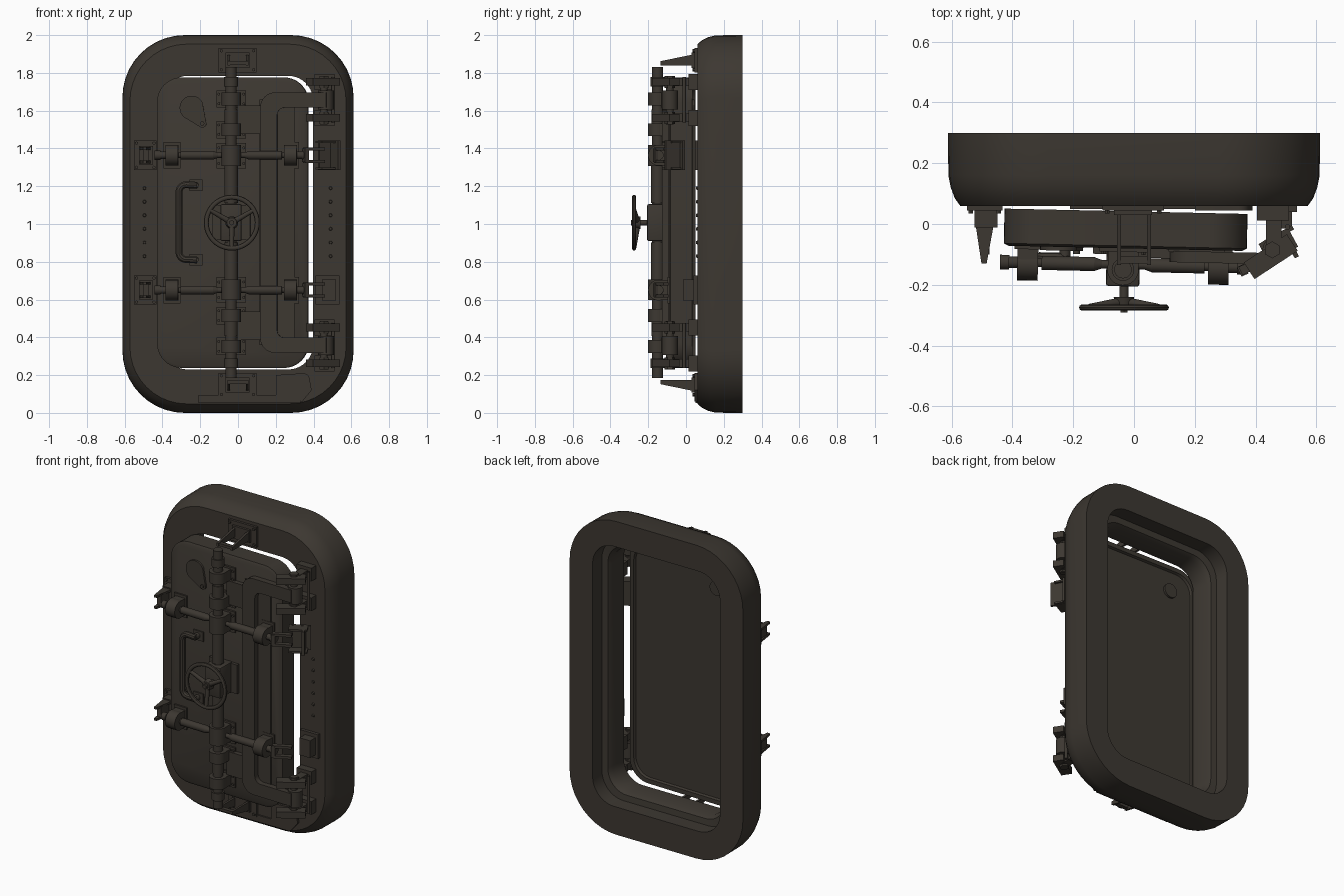
import bpy, bmesh, math
from mathutils import Vector, Matrix

if "Cube" in bpy.data.objects:
    bpy.data.objects.remove(bpy.data.objects["Cube"])

paint = bpy.data.materials.new("dark_brown_grey_paint")
paint.diffuse_color = (0.046, 0.039, 0.031, 1)
paint.use_nodes = True
paint.node_tree.nodes["Principled BSDF"].inputs["Base Color"].default_value = paint.diffuse_color
MID = 1.007          # height of the mirror plane
SX = -0.033          # x of the central shaft
door_parts = []


def finish(name, bm, door=False):
    bmesh.ops.recalc_face_normals(bm, faces=bm.faces)
    me = bpy.data.meshes.new(name)
    bm.to_mesh(me)
    bm.free()
    me.materials.append(paint)
    ob = bpy.data.objects.new(name, me)
    bpy.context.collection.objects.link(ob)
    if door:
        door_parts.append(ob)
    return ob


def box(name, x, y, z, door=False, spin=0, bevel=0):
    """Box from (min, max) ranges, turned about its own vertical axis."""
    bm = bmesh.new()
    c = Vector((sum(x) / 2, sum(y) / 2, sum(z) / 2))
    m = Matrix.Translation(c) @ Matrix.Rotation(spin, 4, 'Z') @ Matrix.Diagonal(
        (x[1] - x[0], y[1] - y[0], abs(z[1] - z[0]), 1))
    bmesh.ops.create_cube(bm, size=1, matrix=m)
    if bevel:
        bmesh.ops.bevel(bm, geom=bm.edges[:], offset=bevel, segments=2, affect='EDGES', profile=0.5)
    return finish(name, bm, door)


def rod(name, a, b, r, door=False, r2=None, n=24):
    """Cylinder or cone between two points."""
    a, b = Vector(a), Vector(b)
    d = b - a
    m = Matrix.Translation((a + b) / 2) @ d.to_track_quat('Z', 'Y').to_matrix().to_4x4()
    bm = bmesh.new()
    bmesh.ops.create_cone(bm, cap_ends=True, segments=n, radius1=r,
                          radius2=r if r2 is None else r2, depth=d.length, matrix=m)
    return finish(name, bm, door)


def prism(name, pts, axis, lo, hi, door=False):
    """Extrude a 2D outline along x (y,z), y (x,z) or z (x,y)."""
    place = {'x': lambda p, t: (t, p[0], p[1]), 'y': lambda p, t: (p[0], t, p[1]),
             'z': lambda p, t: (p[0], p[1], t)}[axis]
    bm = bmesh.new()
    f = bm.faces.new([bm.verts.new(place(p, lo)) for p in pts])
    ext = bmesh.ops.extrude_face_region(bm, geom=[f])['geom']
    delta = Vector(place((0, 0), hi - lo))
    bmesh.ops.translate(bm, vec=delta, verts=[v for v in ext if isinstance(v, bmesh.types.BMVert)])
    return finish(name, bm, door)


def arc(cx, cz, r, a0, a1, n=8):
    return [(cx + r * math.cos(math.radians(a0 + (a1 - a0) * i / n)),
             cz + r * math.sin(math.radians(a0 + (a1 - a0) * i / n))) for i in range(n + 1)]


def round_rect(hx, hz, r, cx=0, cz=MID, n=10):
    out = []
    for k, (sx, sz) in enumerate([(1, 1), (-1, 1), (-1, -1), (1, -1)]):
        out += arc(cx + sx * (hx - r), cz + sz * (hz - r), r, 90 * k, 90 * k + 90, n)
    return out


def loft(name, rings, closed, cx=0, door=False):
    """Skin rounded rectangles (y, half width, half height, radius, centre z)."""
    bm = bmesh.new()
    loops = [[bm.verts.new((p[0], y, p[1])) for p in round_rect(hx, hz, r, cx, cz)]
             for y, hx, hz, r, cz in rings]
    pairs = list(zip(loops, loops[1:]))
    if closed:
        pairs.append((loops[-1], loops[0]))
    else:
        bm.faces.new(loops[0])
        bm.faces.new(loops[-1])
    for a, b in pairs:
        for i in range(len(a)):
            j = (i + 1) % len(a)
            bm.faces.new((a[i], a[j], b[j], b[i]))
    return finish(name, bm, door)


# frame: rounded outer shell, stepped opening
loft("door_frame", [
    (0.30, 0.612, 1.0, 0.33, 1.0), (0.16, 0.611, 0.999, 0.33, 1.0), (0.12, 0.603, 0.99, 0.325, 1.0),
    (0.085, 0.59, 0.973, 0.315, 1.0), (0.06, 0.572, 0.952, 0.30, 1.0),
    (0.06, 0.397, 0.777, 0.13, MID), (0.17, 0.397, 0.777, 0.13, MID),
    (0.20, 0.412, 0.792, 0.135, MID), (0.205, 0.45, 0.83, 0.15, MID), (0.30, 0.45, 0.83, 0.15, MID)], True)

# door leaf with a shallow rim at the back
loft("door_leaf", [
    (-0.08, 0.385, 0.755, 0.12, MID), (-0.072, 0.40, 0.769, 0.13, MID), (0.042, 0.40, 0.769, 0.13, MID),
    (0.042, 0.372, 0.741, 0.11, MID), (0.027, 0.366, 0.735, 0.105, MID)], False, -0.027, True)

# peephole cover, pivot and ring at the back
prism("peephole_cover", arc(-0.243, 1.615, 0.064, 28, 232, 20) + arc(-0.187, 1.532, 0.022, 232, 388, 8),
      'y', -0.092, -0.078, True)
rod("peephole_pivot", (-0.187, -0.08, 1.532), (-0.187, -0.102, 1.532), 0.011, True)
ring = [(-0.243 + p[0], 1.615 + p[1]) for p in arc(0, 0, 0.045, 0, 345, 23)]
ring_ob = prism("peephole_ring", ring, 'y', 0.026, 0.04, True)

# hinge strap shaped like a C
prism("hinge_strap", [(0.47, 1.697)] + arc(0.20, 1.617, 0.08, 90, 180) + arc(0.20, 0.397, 0.08, 180, 270)
      + [(0.47, 0.317), (0.47, 0.398)] + arc(0.25, 0.438, 0.04, 270, 180) + arc(0.25, 1.576, 0.04, 180, 90)
      + [(0.47, 1.616)], 'y', -0.122, -0.085, True)
box("strap_backing", (0.115, 0.30), (-0.088, -0.07), (0.36, 1.66), True)

# central shaft with thicker sleeves
SY = -0.15
rod("main_shaft", (SX, SY, 0.185), (SX, SY, 1.83), 0.029, True)
for s in (1, -1):
    def zz(d):
        return MID + s * d
    for a, b, r in [(0.72, 0.77, 0.037), (0.105, 0.30, 0.036), (0.47, 0.60, 0.034)]:
        rod("shaft_sleeve", (SX, SY, zz(a)), (SX, SY, zz(b)), r, True)
    # bearings with base plates
    for d, h in [(0.655, 0.034), (0.492, 0.034), (0.355, 0.055)]:
        rod("shaft_bearing", (SX, SY, zz(d - h)), (SX, SY, zz(d + h)), 0.052, True)
        box("bearing_block", (SX - 0.05, SX + 0.05), (-0.15, -0.07), (zz(d) - h, zz(d) + h), True)
        box("bearing_base", (SX - 0.078, SX + 0.078), (-0.092, -0.07), (zz(d) - h - .012, zz(d) + h + .012), True)
        for sx in (-1, 1):
            for sz in (-1, 1):
                rod("bearing_bolt", (SX + sx * 0.066, -0.08, zz(d) + sz * h * 0.75),
                    (SX + sx * 0.066, -0.1, zz(d) + sz * h * 0.75), 0.008, True, n=6)
    box("strap_link", (0.0, 0.14), (-0.11, -0.075), (zz(0.47), zz(0.62)), True)

    # locking bars, mirrored left and right
    z = zz(0.357)
    BY = -0.134
    for t in (-1, 1):
        def xx(d):
            return SX + t * d
        for a, b, r in [(0.0, 0.36, 0.014), (0.095, 0.268, 0.023), (0.34, 0.385, 0.019), (0.375, 0.405, 0.024)]:
            rod("locking_bar", (xx(a), BY, z), (xx(b), BY, z), r, True)
        rod("bar_cone", (xx(0.095), BY, z), (xx(0.07), BY, z), 0.023, True, 0.014)
        rod("bar_bearing", (xx(0.28), BY - 0.004, z), (xx(0.348), BY - 0.004, z), 0.055, True)
        box("bar_bearing_block", (min(xx(0.28), xx(0.348)), max(xx(0.28), xx(0.348))),
            (BY, -0.07), (z - 0.053, z + 0.053), True)
        box("bar_bearing_base", (xx(0.314) - 0.045, xx(0.314) + 0.045), (-0.09, -0.07), (z - 0.07, z + 0.07), True)

    # left catch: base, two tapered fork plates and cross bars
    box("left_catch_plate", (-0.55, -0.432), (0.045, 0.065), (z - 0.077, z + 0.077))
    box("left_catch_base", (-0.525, -0.45), (-0.012, 0.05), (z - 0.05, z + 0.05))
    for k in (-1, 1):
        zc = z + k * 0.036
        prism("left_catch_fork", [(-0.52, -0.01), (-0.463, -0.01), (-0.485, -0.13), (-0.502, -0.13)],
              'z', zc - 0.007, zc + 0.007)
    box("left_catch_bar", (-0.503, -0.475), (-0.10, -0.02), (z - 0.036, z + 0.036))
    # right fork at the end of the locking bar
    for k in (-1, 1):
        box("right_fork", (0.345, 0.46), (-0.145, -0.115), (z + k * 0.032 - 0.008, z + k * 0.032 + 0.008), spin=0.45)
    box("right_fork_pin", (0.345, 0.37), (-0.17, -0.135), (z - 0.035, z + 0.035), spin=0.45)
    # right catch box: upper one swung forward, lower one on the frame
    if s > 0:
        box("right_catch_back", (0.42, 0.53), (-0.045, -0.03), (z - 0.077, z + 0.077), spin=0.5)
        box("right_catch_side", (0.507, 0.522), (-0.115, -0.025), (z - 0.077, z + 0.077), spin=0.5)
        for k in (-1, 1):
            box("right_catch_lip", (0.42, 0.53), (-0.105, -0.035), (z + k * 0.07 - 0.006, z + k * 0.07 + 0.006), spin=0.5)
    else:
        box("right_catch_plate", (0.41, 0.537), (0.04, 0.065), (z - 0.077, z + 0.077))
        box("right_catch_box", (0.445, 0.52), (-0.015, 0.05), (z - 0.055, z + 0.055))

    # top and bottom catches on the frame
    za = zz(0.86)
    box("end_catch_plate", (-0.103, 0.098), (0.045, 0.065), (za - 0.065, za + 0.065))
    box("end_catch_base", (-0.065, 0.06), (0.03, 0.05), (za - 0.04, za + 0.04))
    wedge = [(0.045, zz(0.892)), (0.045, zz(0.833)), (-0.135, zz(0.833)), (-0.135, zz(0.855))]
    for x in (-0.056, 0.042):
        prism("end_catch_side", wedge, 'x', x, x + 0.014)
    box("end_catch_bar", (-0.056, 0.056), (-0.13, -0.105), (zz(0.836), zz(0.853)))
    # bolts of the catch plates
    spots = [(x, za + k * 0.05) for x in (-0.088, 0.083) for k in (-1, 1)]
    spots += [(x, z + k * 0.064) for x in (-0.537, -0.445) for k in (-1, 1)]
    for x, zb in spots:
        rod("plate_bolt", (x, 0.05, zb), (x, 0.035, zb), 0.009, n=6)

    # hinges: frame mounts, turned lugs and pin
    rod("hinge_pin", (0.455, -0.085, zz(0.52)), (0.455, -0.085, zz(0.775)), 0.02)
    rod("hinge_eye", (0.465, -0.085, zz(0.60)), (0.465, -0.085, zz(0.70)), 0.042)
    for d in (0.555, 0.745):
        box("hinge_mount", (0.405, 0.51), (0.012, 0.065), (zz(d) - 0.042, zz(d) + 0.042))
        box("hinge_link", (0.435, 0.485), (-0.075, 0.03), (zz(d) - 0.022, zz(d) + 0.022))
        box("hinge_lug", (0.365, 0.535), (-0.14, -0.075), (zz(d) - 0.02, zz(d) + 0.02), spin=0.58)
        rod("hinge_nut", (0.455, -0.085, zz(d) - 0.032), (0.455, -0.085, zz(d) + 0.032), 0.028, n=6)
    rod("hinge_rod", (0.505, -0.01, zz(0.53)), (0.505, -0.01, zz(0.77)), 0.009)

# gearbox behind the hand wheel
box("gearbox_base", (SX - 0.1, SX + 0.1), (-0.1, -0.07), (0.915, 1.1), True)
box("gearbox", (SX - 0.055, SX + 0.055), (-0.205, -0.08), (0.91, 1.105), True, bevel=0.008)

# hand wheel: rim, hub and three spokes
bm = bmesh.new()
N, M = 48, 10
grid = [[bm.verts.new((SX + (0.135 + 0.013 * math.cos(b)) * math.cos(a), -0.275 + 0.011 * math.sin(b),
                       MID + (0.135 + 0.013 * math.cos(b)) * math.sin(a)))
         for b in [2 * math.pi * j / M for j in range(M)]] for a in [2 * math.pi * i / N for i in range(N)]]
for i in range(N):
    for j in range(M):
        bm.faces.new((grid[i][j], grid[(i + 1) % N][j], grid[(i + 1) % N][(j + 1) % M], grid[i][(j + 1) % M]))
finish("wheel_rim", bm)
rod("wheel_stem", (SX, -0.20, MID), (SX, -0.28, MID), 0.015)
rod("wheel_hub", (SX, -0.24, MID), (SX, -0.275, MID), 0.034, r2=0.026)
rod("wheel_nut", (SX, -0.27, MID), (SX, -0.292, MID), 0.014, n=6)
for a in (30, 150, 270):
    ca, sa = math.cos(math.radians(a)), math.sin(math.radians(a))
    rod("wheel_spoke", (SX + 0.02 * ca, -0.258, MID + 0.02 * sa),
        (SX + 0.132 * ca, -0.274, MID + 0.132 * sa), 0.015, r2=0.011, n=12)

# pull handle
path = [(-0.215, 1.205)] + arc(-0.272, 1.17, 0.038, 90, 180, 6) + arc(-0.272, 0.85, 0.038, 180, 270, 6) + [(-0.215, 0.81)]
cu = bpy.data.curves.new("pull_handle", 'CURVE')
cu.dimensions, cu.bevel_depth, cu.bevel_resolution, cu.use_fill_caps = '3D', 0.019, 3, True
sp = cu.splines.new('POLY')
sp.points.add(len(path) - 1)
for p, (x, z) in zip(sp.points, path):
    p.co = (x, -0.118, z, 1)
cu.materials.append(paint)
handle = bpy.data.objects.new("pull_handle", cu)
bpy.context.collection.objects.link(handle)
bpy.context.view_layer.objects.active = handle
handle.select_set(True)
bpy.ops.object.convert(target='MESH')
door_parts.append(bpy.context.view_layer.objects.active)
for z in (0.81, 1.205):
    rod("handle_foot", (-0.225, -0.075, z), (-0.225, -0.122, z), 0.018, True)
    box("handle_foot_plate", (-0.255, -0.185), (-0.088, -0.075), (z - 0.03, z + 0.03), True)

# rivets down both sides of the frame
for x in (-0.495, 0.49):
    for i in range(6):
        z = 0.83 + 0.072 * i
        rod("frame_rivet", (x, 0.065, z), (x, 0.052, z), 0.011, r2=0.007, n=12)

# sill plates at the foot of the frame
box("sill_plate", (-0.21, 0.33), (0.05, 0.07), (0.052, 0.095))
prism("sill_flap", [(0.20, 0.09), (0.34, 0.06), (0.39, 0.12)] + arc(0.345, 0.175, 0.035, 0, 90, 5) + [(0.20, 0.20)],
      'y', 0.045, 0.065)

# swing the door slightly and smooth round parts
swing = Matrix.Translation((SX, 0, 0)) @ Matrix.Rotation(-0.022, 4, 'Z') @ Matrix.Translation((-SX, 0, 0))
for ob in door_parts:
    ob.matrix_world = swing @ ob.matrix_world
for ob in bpy.context.collection.objects:
    ob.select_set(ob.type == 'MESH')
bpy.ops.object.shade_smooth_by_angle(angle=math.radians(35))
